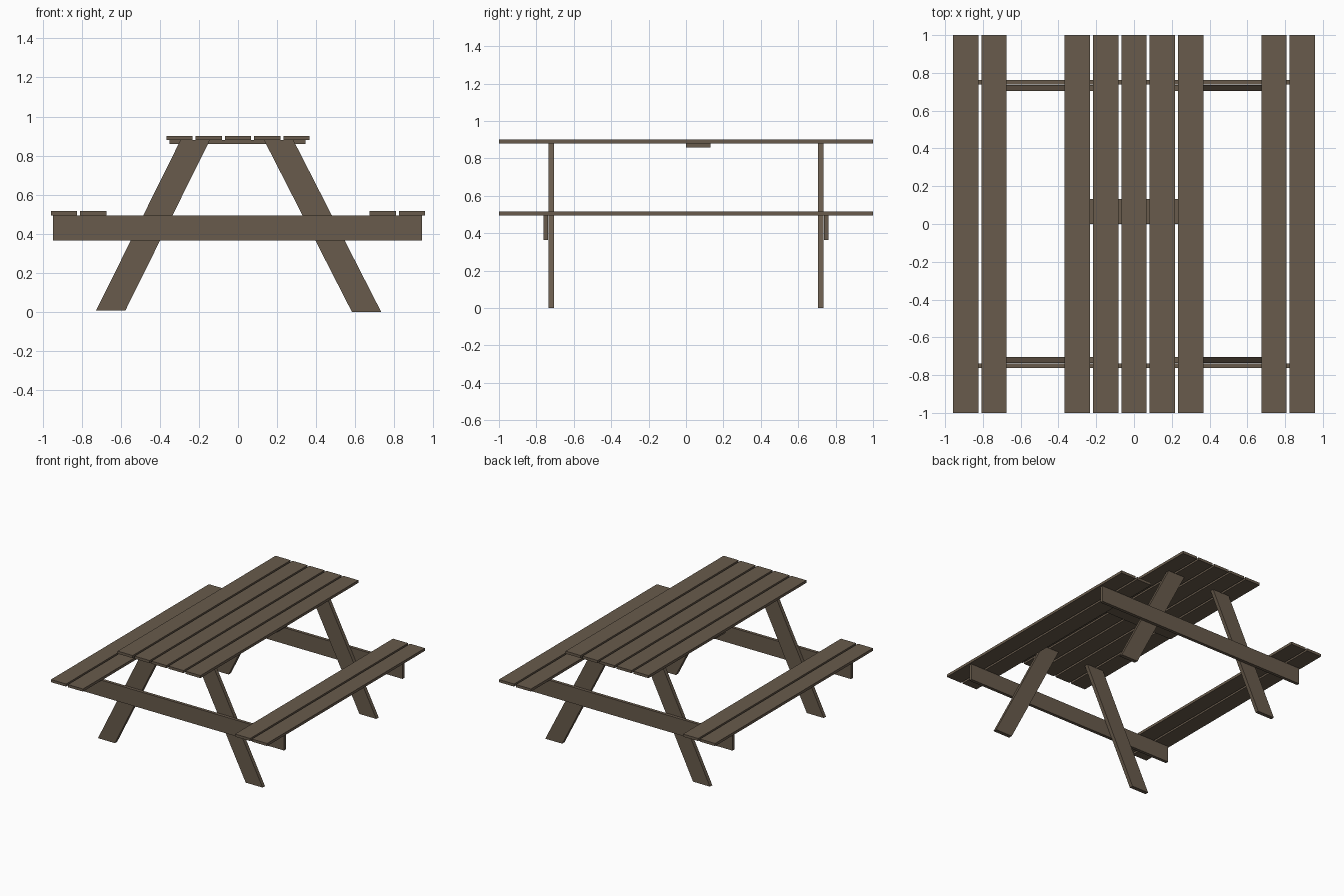
import bpy, bmesh

if "Cube" in bpy.data.objects:
    bpy.data.objects.remove(bpy.data.objects["Cube"])

wood = bpy.data.materials.new("brown wood")
wood.diffuse_color = (0.14, 0.105, 0.072, 1)
wood.use_nodes = True
wood.node_tree.nodes["Principled BSDF"].inputs["Base Color"].default_value = wood.diffuse_color


def prism(name, profile, y0, y1):
    """Extrude an x-z outline from y0 to y1."""
    bm = bmesh.new()
    face = bm.faces.new([bm.verts.new((x, y0, z)) for x, z in profile])
    out = bmesh.ops.extrude_face_region(bm, geom=[face])
    verts = [v for v in out["geom"] if isinstance(v, bmesh.types.BMVert)]
    bmesh.ops.translate(bm, verts=verts, vec=(0, y1 - y0, 0))
    bmesh.ops.recalc_face_normals(bm, faces=bm.faces)
    mesh = bpy.data.meshes.new(name)
    bm.to_mesh(mesh)
    bm.free()
    mesh.materials.append(wood)
    obj = bpy.data.objects.new(name, mesh)
    bpy.context.collection.objects.link(obj)
    return obj


def board(name, x0, x1, y0, y1, z0, z1):
    return prism(name, [(x0, z0), (x1, z0), (x1, z1), (x0, z1)], y0, y1)


# Table top planks
for i in range(5):
    x = (i - 2) * 0.15
    board(f"table_plank_{i + 1}", x - 0.067, x + 0.067, -1, 1, 0.88, 0.901)

# Bench planks, two on each side
for side, s in (("left", -1), ("right", 1)):
    for i, x in enumerate((0.741, 0.891)):
        board(f"{side}_seat_plank_{i + 1}", s * x - 0.067, s * x + 0.067,
              -1, 1, 0.494, 0.515)

# Brace under the middle of the table top
board("table_brace", -0.352, 0.347, 0.0, 0.132, 0.858, 0.88)

# Seat beams and splayed legs at each end
for end, e in (("front", -1), ("back", 1)):
    board(f"{end}_seat_beam", -0.947, 0.942, e * 0.738, e * 0.763, 0.364, 0.494)
    prism(f"{end}_left_leg",
          [(-0.727, 0.006), (-0.577, 0.006), (-0.144, 0.88), (-0.294, 0.88)],
          e * 0.705, e * 0.735)
    prism(f"{end}_right_leg",
          [(0.733, 0.0), (0.583, 0.0), (0.133, 0.88), (0.283, 0.88)],
          e * 0.705, e * 0.735)
